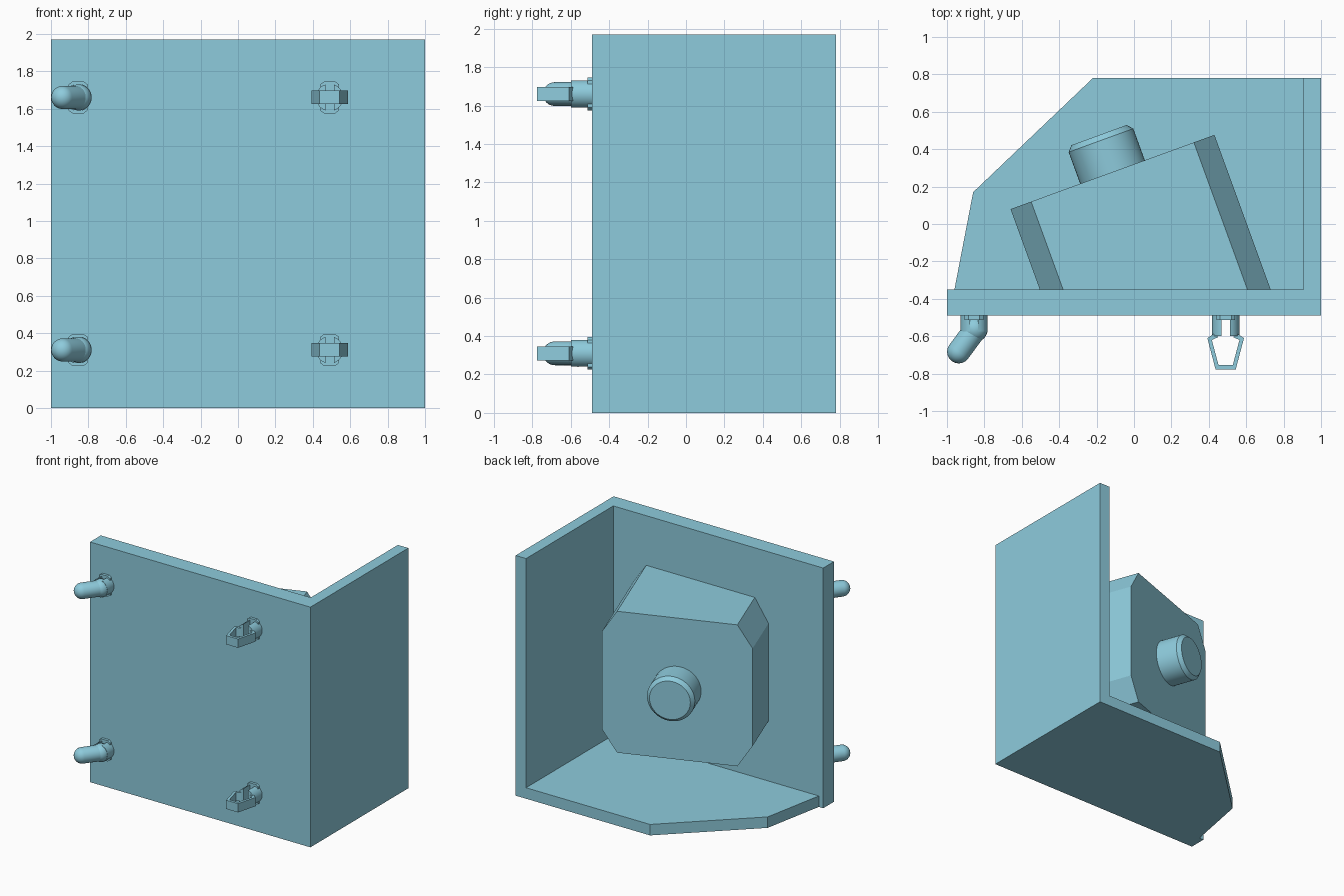
import bpy, bmesh
from math import sin, cos, pi, radians, acos
from mathutils import Vector, Matrix

if "Cube" in bpy.data.objects:
    bpy.data.objects.remove(bpy.data.objects["Cube"])

teal = bpy.data.materials.new("teal")
teal.diffuse_color = (.27, .60, .72, 1)
teal.use_nodes = True
teal.node_tree.nodes["Principled BSDF"].inputs["Base Color"].default_value = teal.diffuse_color


def finish(bm, name, smooth=False):
    bmesh.ops.recalc_face_normals(bm, faces=bm.faces)
    me = bpy.data.meshes.new(name)
    bm.to_mesh(me)
    bm.free()
    me.materials.append(teal)
    ob = bpy.data.objects.new(name, me)
    bpy.context.collection.objects.link(ob)
    if smooth:
        bpy.ops.object.select_all(action='DESELECT')
        ob.select_set(True)
        bpy.context.view_layer.objects.active = ob
        bpy.ops.object.shade_smooth_by_angle(angle=radians(35))
    return ob


def loft(name, a, b, smooth=False):
    """Closed solid between two matching outlines."""
    bm = bmesh.new()
    va = [bm.verts.new(p) for p in a]
    vb = [bm.verts.new(p) for p in b]
    bm.faces.new(va)
    bm.faces.new(vb[::-1])
    n = len(va)
    for i in range(n):
        j = (i + 1) % n
        bm.faces.new((va[i], vb[i], vb[j], va[j]))
    return finish(bm, name, smooth)


def slab(name, pts, z0, z1):
    return loft(name, [(x, y, z0) for x, y in pts], [(x, y, z1) for x, y in pts])


def lathe(name, profile, origin, axis, seg=32):
    """Revolve (radius, height) pairs around an axis; ends lie on the axis."""
    bm = bmesh.new()
    vs = [bm.verts.new((r, 0, h)) for r, h in profile]
    es = [bm.edges.new(p) for p in zip(vs, vs[1:])]
    bmesh.ops.spin(bm, geom=vs + es, cent=(0, 0, 0), axis=(0, 0, 1),
                   angle=2 * pi, steps=seg)
    bmesh.ops.remove_doubles(bm, verts=bm.verts, dist=1e-5)
    rot = Vector(axis).to_track_quat('Z', 'Y').to_matrix().to_4x4()
    bm.transform(Matrix.Translation(origin) @ rot)
    return finish(bm, name, True)


# Enclosure: front plate, side wall, cut-corner floor
slab("front_plate", [(-1, -.49), (1, -.49), (1, -.35), (-1, -.35)], 0, 1.97)
slab("side_wall", [(.905, -.35), (1, -.35), (1, .78), (.905, .78)], 0, 1.97)
slab("floor_plate", [(-.96, -.35), (.905, -.35), (.905, .78), (-.22, .78), (-.86, .17)],
     0, .09)

# Angled housing: chamfered square pushed back to the front plate
A = radians(20)
along = Vector((cos(A), sin(A), 0))
normal = Vector((-sin(A), cos(A), 0))
mid = Vector((-.115, .278, .983))
h, cu, cz = .58, .117, .18
octagon = [(-h + cu, -h), (h - cu, -h), (h, -h + cz), (h, h - cz),
           (h - cu, h), (-h + cu, h), (-h, h - cz), (-h, -h + cz)]
face = [mid + along * u + Vector((0, 0, w)) for u, w in octagon]
back = [p - normal * ((p.y + .35) / normal.y) for p in face]
loft("angled_housing", face, back)

# Round knob with bevelled rim
lathe("knob", [(0, 0), (.184, 0), (.184, .18), (.157, .21), (0, .21)], mid, normal, 48)


def socket(name, x, z, y_end):
    """Two half posts with a slot between, on a narrow base bar."""
    bar = [(-.03, -.085), (.03, -.085), (.05, -.07), (.05, .07),
           (.03, .085), (-.03, .085), (-.05, .07), (-.05, -.07)]
    loft(name + "_base", [(x + a, -.485, z + b) for a, b in bar],
         [(x + a, -.512, z + b) for a, b in bar])
    r, gap = .073, .022
    a0 = acos(gap / r)
    for s in (-1, 1):
        arc = [-a0 + 2 * a0 * i / 14 for i in range(15)]
        pts = [(x + s * r * cos(a), z + r * sin(a)) for a in arc]
        loft(name + "_post", [(px, -.485, pz) for px, pz in pts],
             [(px, y_end, pz) for px, pz in pts], True)


for z in (.31, 1.66):
    # Hinged peg with rounded ends
    socket("peg_socket", -.855, z, -.575)
    start, end, r = Vector((-.85, -.565, z)), Vector((-.937, -.683, z)), .062
    L = (end - start).length
    arc = [i * pi / 16 for i in range(9)]
    prof = [(r * sin(a), -r * cos(a)) for a in arc]
    prof += [(r * cos(a), L + r * sin(a)) for a in arc]
    prof[0], prof[-1] = (0, -r), (0, L + r)
    lathe("peg", prof, start, end - start)
    lathe("peg_knuckle", [(.07 * sin(i * pi / 12), -.07 * cos(i * pi / 12))
                          for i in range(13)], (-.852, -.562, z), (0, 0, 1))

    # Open clip made from a bent strip
    socket("clip_socket", .49, z, -.6)
    outer = [(.06, -.585), (.098, -.61), (.054, -.777)]
    inner = [(.04, -.605), (.074, -.62), (.038, -.755)]
    strip = outer + [(-a, b) for a, b in outer[::-1]]
    strip += [(-a, b) for a, b in inner] + inner[::-1]
    slab("clip_strip", [(.49 + a, b) for a, b in strip], z - .036, z + .036)
